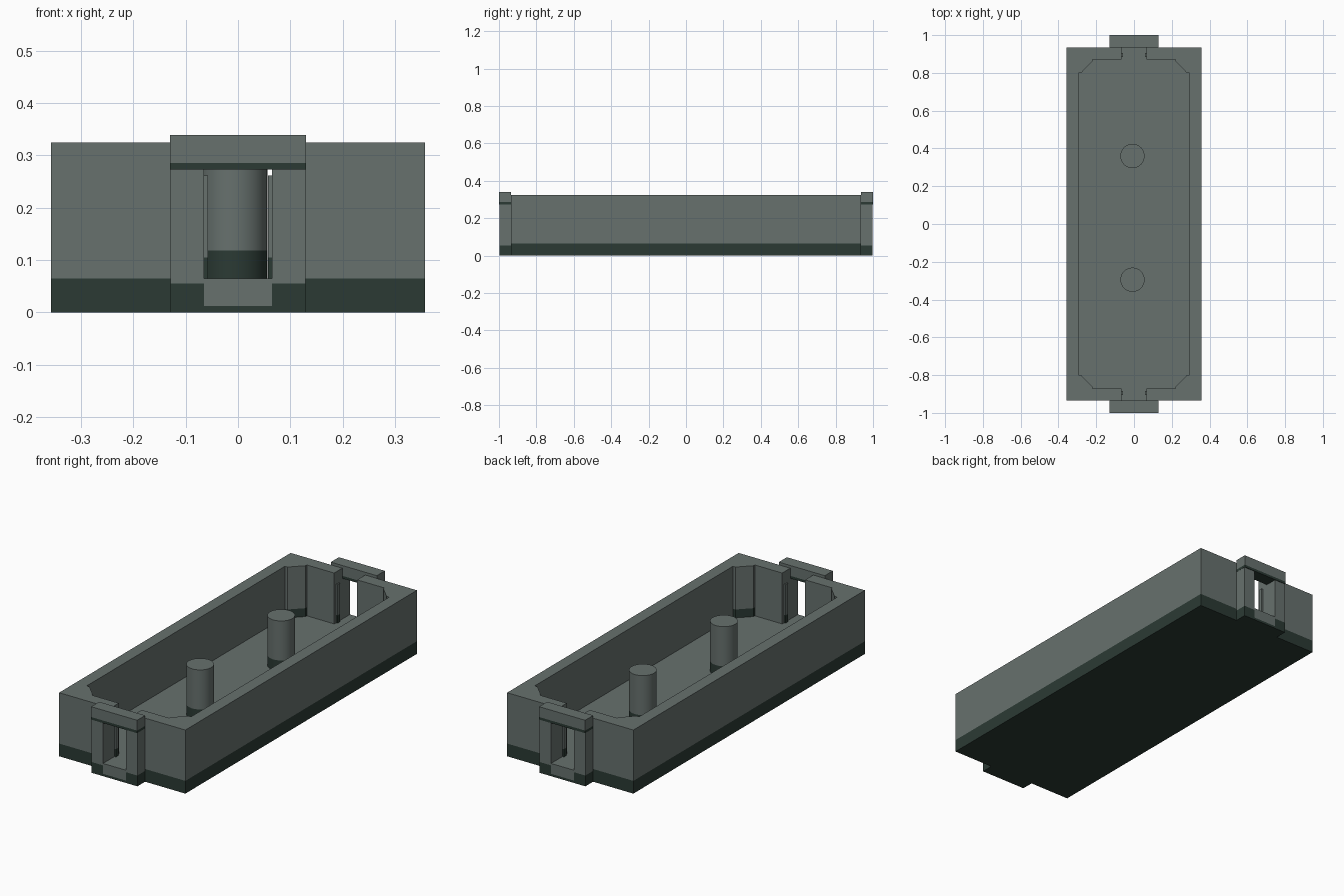
import bpy, bmesh, math

if "Cube" in bpy.data.objects:
    bpy.data.objects.remove(bpy.data.objects["Cube"])

def material(name, rgb):
    m = bpy.data.materials.new(name)
    m.diffuse_color = (*rgb, 1)
    m.use_nodes = True
    m.node_tree.nodes["Principled BSDF"].inputs["Base Color"].default_value = m.diffuse_color
    return m

GREY = material("grey green", (0.135, 0.165, 0.155))
DARK = material("dark green", (0.024, 0.042, 0.034))


def prism(name, outline, levels, mats):
    """Extrude an outline through stacked z levels, one material per layer."""
    bm = bmesh.new()
    rings = [[bm.verts.new((x, y, z)) for x, y in outline] for z in levels]
    n = len(outline)
    for k, (lo, hi) in enumerate(zip(rings, rings[1:])):
        for i in range(n):
            j = (i + 1) % n
            bm.faces.new((lo[i], lo[j], hi[j], hi[i])).material_index = k
    bm.faces.new(rings[0])
    bm.faces.new(rings[-1]).material_index = len(mats) - 1
    bmesh.ops.recalc_face_normals(bm, faces=bm.faces)
    mesh = bpy.data.meshes.new(name)
    bm.to_mesh(mesh)
    bm.free()
    for m in mats:
        mesh.materials.append(m)
    ob = bpy.data.objects.new(name, mesh)
    bpy.context.collection.objects.link(ob)
    return ob


def rect(x0, x1, y0, y1):
    return [(x0, y0), (x1, y0), (x1, y1), (x0, y1)]


FLOOR, RIM = 0.065, 0.325

# Base slab: dark sides and underside, light floor on top
slab = prism("base_slab", rect(-0.357, 0.357, -0.935, 0.935), [0, FLOOR], [DARK, GREY])
for f in slab.data.polygons:
    f.material_index = 1 if f.normal.z > 0.5 else 0

for sx, side in ((-1, "left"), (1, "right")):
    # C-shaped half of the wall, leaving a slot at both ends
    half = [(0.065, 0.935), (0.357, 0.935), (0.357, -0.935), (0.065, -0.935),
            (0.065, -0.87), (0.295, -0.87), (0.295, 0.87), (0.065, 0.87)]
    prism(f"wall_{side}", [(sx * x, y) for x, y in half], [FLOOR, RIM], [GREY])

    for sy, end in ((-1, "front"), (1, "back")):
        # Chamfered block in the inner corner, dark at its foot
        corner = [(0.295, 0.80), (0.295, 0.87), (0.22, 0.87), (0.22, 0.86), (0.28, 0.80)]
        prism(f"corner_block_{end}_{side}", [(sx * x, sy * y) for x, y in corner],
              [FLOOR, 0.108, RIM], [DARK, GREY])
        # Post of the end bracket
        prism(f"bracket_post_{end}_{side}",
              [(sx * x, sy * y) for x, y in rect(0.065, 0.129, 0.935, 0.997)],
              [0, 0.055, 0.273], [DARK, GREY])
        # Thin rail inside the slot
        prism(f"slot_rail_{end}_{side}",
              [(sx * x, sy * y) for x, y in rect(0.057, 0.065, 0.885, 0.905)],
              [FLOOR, 0.105, 0.262], [DARK, GREY])

for sy, end in ((-1, "front"), (1, "back")):
    # Lintel across the posts and sill between them
    prism(f"bracket_lintel_{end}", [(x, sy * y) for x, y in rect(-0.13, 0.13, 0.935, 1.0)],
          [0.273, 0.286, 0.339], [DARK, GREY])
    prism(f"bracket_sill_{end}", [(x, sy * y) for x, y in rect(-0.065, 0.065, 0.935, 0.997)],
          [0, 0.012, FLOOR], [DARK, GREY])

# Two round pegs on the floor, dark at the foot
for y, label in ((-0.295, "front"), (0.36, "back")):
    circle = [(-0.008 + 0.064 * math.cos(a), y + 0.064 * math.sin(a))
              for a in (math.tau * i / 48 for i in range(48))]
    peg = prism(f"peg_{label}", circle, [FLOOR, 0.118, 0.32], [DARK, GREY])
    bpy.ops.object.select_all(action='DESELECT')
    peg.select_set(True)
    bpy.context.view_layer.objects.active = peg
    bpy.ops.object.shade_smooth_by_angle(angle=math.radians(30))
